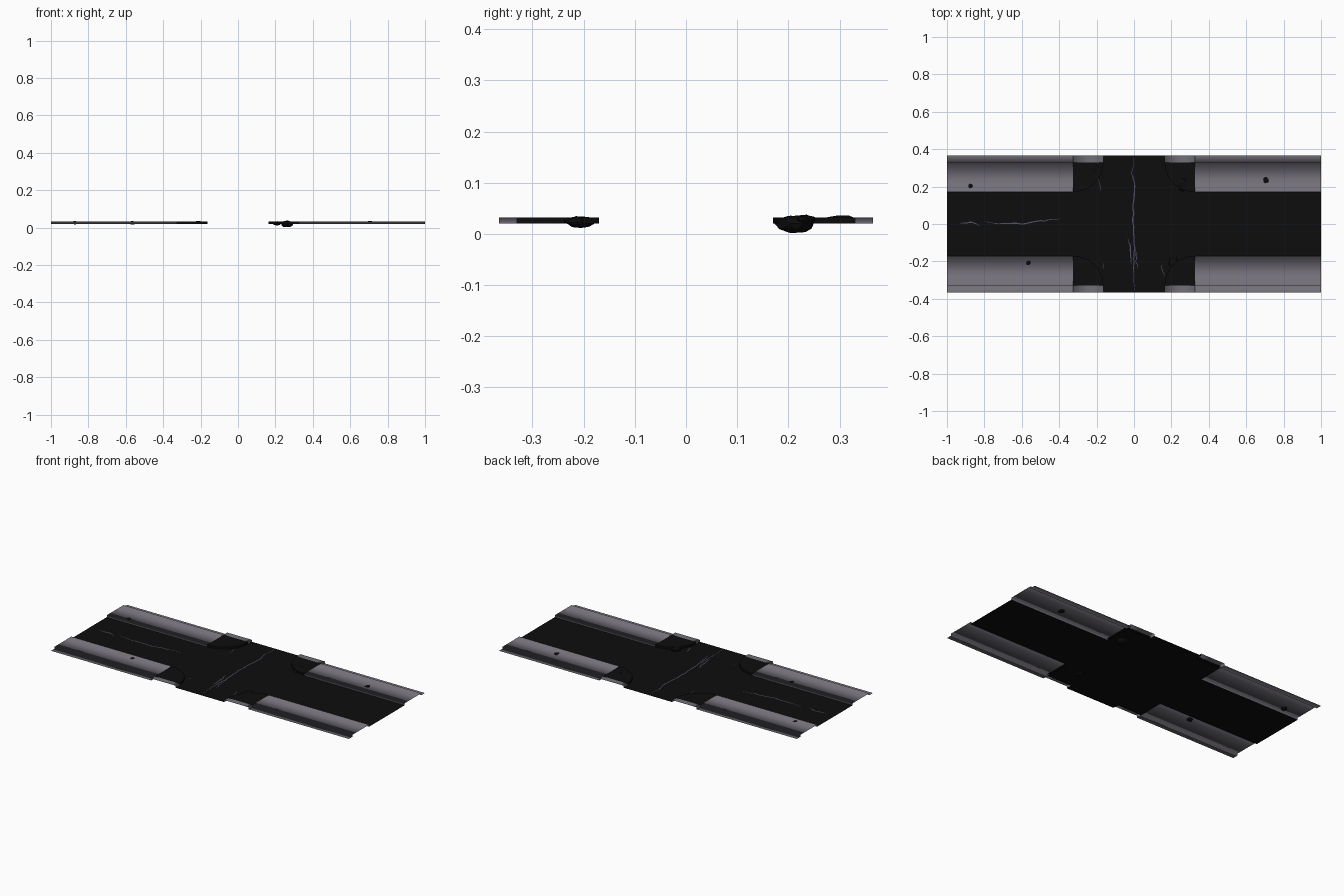
import bpy, bmesh, math, random
from mathutils import Vector

if "Cube" in bpy.data.objects:
    bpy.data.objects.remove(bpy.data.objects["Cube"])

random.seed(4)
LOW, TOP = 0.020, 0.032          # road level and pavement level
W = 0.365                        # half width of the tile
IN_Y, OUT_Y = 0.170, 0.330       # pavement along the main road
IN_X, OUT_X = 0.163, 0.327       # pavement along the cross street


def material(name, rgb):
    m = bpy.data.materials.new(name)
    m.diffuse_color = (*rgb, 1)
    m.use_nodes = True
    m.node_tree.nodes["Principled BSDF"].inputs["Base Color"].default_value = m.diffuse_color
    return m


ASPHALT = material("asphalt", (0.004, 0.004, 0.004))
CONCRETE = material("concrete", (0.17, 0.16, 0.19))
CRACK = material("crack", (0.09, 0.08, 0.13))


def make(name, verts, faces, mat, smooth=False):
    me = bpy.data.meshes.new(name)
    me.from_pydata(verts, [], faces)
    bm = bmesh.new()
    bm.from_mesh(me)
    for f in bm.faces:           # open sheets: make every face look upward
        f.normal_update()
        if f.normal.z < -1e-5:
            f.normal_flip()
        f.smooth = smooth
    bm.to_mesh(me)
    bm.free()
    me.materials.append(mat)
    ob = bpy.data.objects.new(name, me)
    bpy.context.collection.objects.link(ob)
    return ob


def sheet(name, profile, a, b, place, mat, flip):
    """Sweep an open profile from a to b."""
    n = len(profile)
    verts = [place(t, u, z) for t in (a, b) for u, z in profile]
    faces = [(i, i + 1, n + i + 1, n + i) for i in range(n - 1)]
    if flip:
        faces = [f[::-1] for f in faces]
    return make(name, verts, faces, mat, True)


# Road surface: main carriageway and the cross street arms
def rect(name, x0, x1, y0, y1):
    make(name, [(x0, y0, LOW), (x1, y0, LOW), (x1, y1, LOW), (x0, y1, LOW)],
         [(0, 1, 2, 3)], ASPHALT)


rect("main_road", -1, 1, -IN_Y, IN_Y)
for s in (-1, 1):
    ya, yb = sorted((s * IN_Y, s * OUT_Y))
    rect("junction_apron", -OUT_X, OUT_X, ya, yb)
    ya, yb = sorted((s * OUT_Y, s * W))
    rect("cross_street", -IN_X, IN_X, ya, yb)

# Pavements and kerb corners, one set per quadrant
main_profile = [(IN_Y, LOW), (IN_Y, TOP), (OUT_Y, TOP), (OUT_Y, LOW), (W, LOW)]
side_profile = [(IN_X, LOW), (IN_X, TOP), (OUT_X, TOP), (OUT_X, LOW)]
for sx in (-1, 1):
    for sy in (-1, 1):
        sheet("pavement", main_profile, OUT_X, 1,
              lambda t, u, z: (sx * t, sy * u, z), CONCRETE, sx * sy < 0)
        sheet("side_pavement", side_profile, OUT_Y, W,
              lambda t, u, z: (sx * u, sy * t, z), CONCRETE, sx * sy > 0)
        # rounded corner: quarter disc with a kerb face
        n = 8
        arc = []
        for i in range(n + 1):
            a = math.pi / 2 * i / n
            arc.append((sx * (OUT_X - (OUT_X - IN_X) * math.cos(a)),
                        sy * (OUT_Y - (OUT_Y - IN_Y) * math.sin(a))))
        verts = [(x, y, TOP) for x, y in arc] + [(x, y, LOW) for x, y in arc]
        verts.append((sx * OUT_X, sy * OUT_Y, TOP))
        faces = [(2 * n + 2, *range(n + 1))]
        faces += [(i + 1, i, n + 1 + i, n + 2 + i) for i in range(n)]
        if sx * sy < 0:
            faces = [f[::-1] for f in faces]
        make("corner_kerb", verts, faces, ASPHALT)


# Thin jagged cracks lying on the road
def crack(points, width=0.006, z=LOW + 0.0008, steps=5):
    pts = [Vector(p) for p in points]
    path = []
    for p, q in zip(pts, pts[1:]):
        side = Vector((p.y - q.y, q.x - p.x)).normalized()
        for k in range(steps):
            path.append(p.lerp(q, k / steps) + side * random.uniform(-.004, .004))
    path.append(pts[-1])
    verts, m = [], len(path)
    for i, p in enumerate(path):
        d = (path[min(i + 1, m - 1)] - path[max(i - 1, 0)]).normalized()
        w = width / 2 * min(1, 0.15 + 3 * min(i, m - 1 - i) / m)
        for s in (-w, w):
            verts.append((p.x - d.y * s, p.y + d.x * s, z))
    make("crack", verts, [(2 * i, 2 * i + 2, 2 * i + 3, 2 * i + 1)
                          for i in range(m - 1)], CRACK)


crack([(-.94, .005), (-.88, .01), (-.82, -.008)])
crack([(-.80, .015), (-.70, .0), (-.58, .003), (-.48, .018), (-.39, .03)])
crack([(.0, .36), (-.012, .27), (.004, .2), (-.004, .08), (-.002, -.04),
       (.002, -.15), (-.002, -.25), (.0, -.36)])
crack([(-.03, -.07), (-.018, -.14), (-.012, -.22)])
crack([(.004, -.12), (.012, -.2), (.022, -.24)], 0.004)
crack([(.14, -.21), (.155, -.25), (.162, -.28)], 0.004)
crack([(-.185, .24), (-.178, .17)], 0.003)
crack([(-.165, -.24), (-.162, -.21)], 0.003)


# Broken rubble chunks in the pavements: x, y, half sizes, centre height
def rubble(x, y, rx, ry, rz, z):
    bm = bmesh.new()
    bmesh.ops.create_icosphere(bm, subdivisions=2, radius=1)
    for v in bm.verts:
        k = random.uniform(0.78, 1.05)
        v.co = Vector((x + v.co.x * rx * k, y + v.co.y * ry * k, z + v.co.z * rz * k))
    me = bpy.data.meshes.new("rubble")
    bm.to_mesh(me)
    bm.free()
    me.materials.append(ASPHALT)
    bpy.context.collection.objects.link(bpy.data.objects.new("rubble", me))


rubble(-.875, .205, .018, .017, .010, .026)
rubble(-.565, -.208, .018, .016, .010, .026)
rubble(.705, .235, .018, .020, .008, .029)
rubble(-.212, .303, .022, .030, .008, .029)
rubble(.262, .215, .034, .040, .020, .020)
rubble(.210, -.205, .026, .034, .012, .024)
